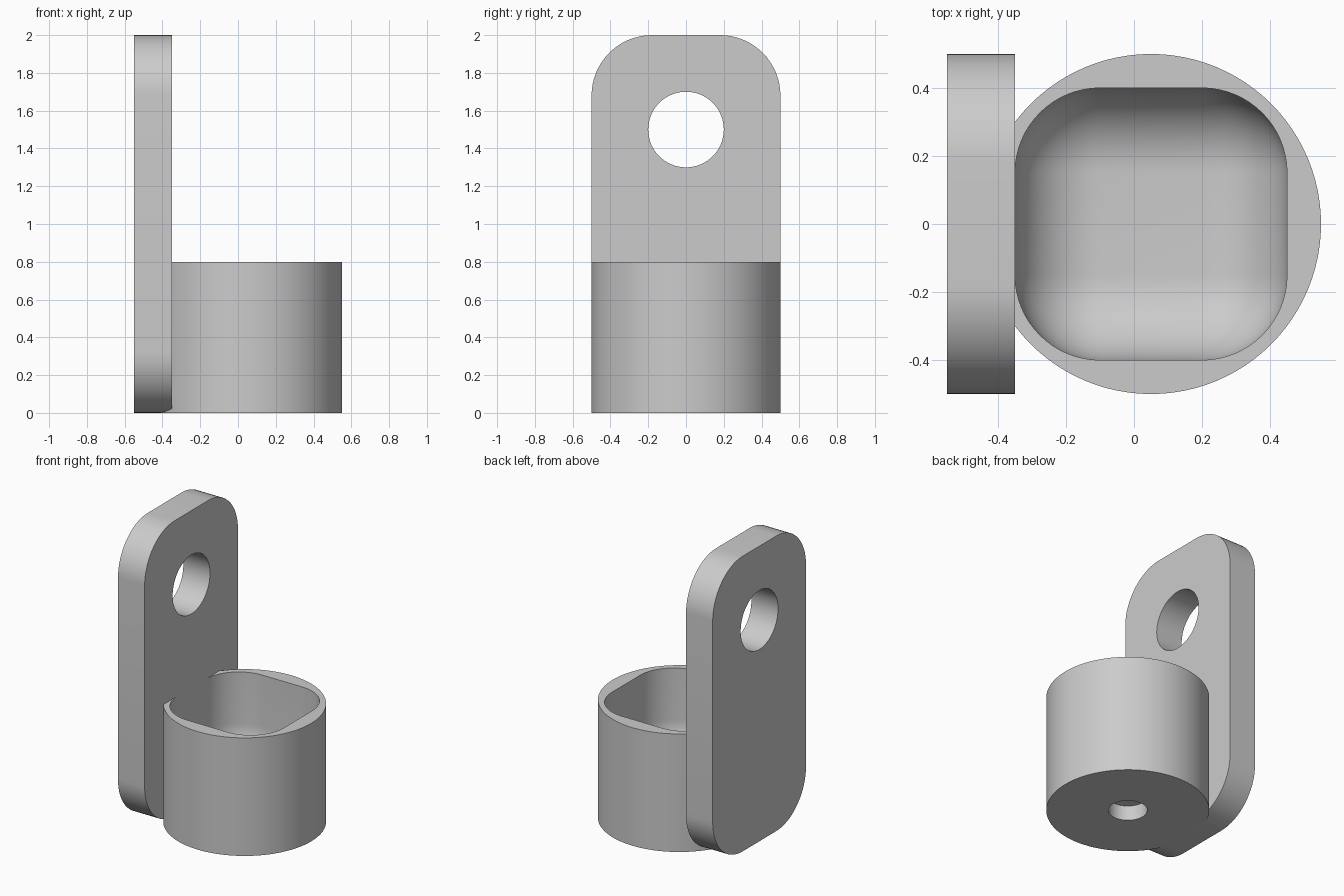
import bpy, bmesh
from mathutils import Matrix

cube = bpy.data.objects.get("Cube")
if cube:
    bpy.data.objects.remove(cube)

grey = bpy.data.materials.new("plain_grey")
grey.use_nodes = True
colour = (0.6, 0.6, 0.6, 1)
grey.diffuse_color = colour
grey.node_tree.nodes["Principled BSDF"].inputs["Base Color"].default_value = colour


def make(name, bm):
    mesh = bpy.data.meshes.new(name)
    bm.to_mesh(mesh)
    bm.free()
    obj = bpy.data.objects.new(name, mesh)
    bpy.context.collection.objects.link(obj)
    mesh.materials.append(grey)
    return obj


def cylinder(name, radius, depth, centre, axis="Z"):
    bm = bmesh.new()
    turn = Matrix.Rotation(1.5707963, 4, "Y") if axis == "X" else Matrix()
    bmesh.ops.create_cone(bm, cap_ends=True, segments=96, radius1=radius, radius2=radius,
                          depth=depth, matrix=Matrix.Translation(centre) @ turn)
    return make(name, bm)


def rounded_box(name, size, centre, radius, along=None):
    """Box with all edges rounded, or only the edges running along one axis."""
    bm = bmesh.new()
    bmesh.ops.create_cube(bm, size=1)
    bmesh.ops.scale(bm, vec=size, verts=bm.verts)
    edges = [e for e in bm.edges if along is None
             or abs(e.verts[0].co[along] - e.verts[1].co[along]) > 0.01]
    bmesh.ops.bevel(bm, geom=edges, offset=radius, segments=16, profile=0.5, affect="EDGES")
    bmesh.ops.translate(bm, vec=centre, verts=bm.verts)
    return make(name, bm)


def cut(target, cutter):
    mod = target.modifiers.new("cut", "BOOLEAN")
    mod.operation = "DIFFERENCE"
    mod.solver = "EXACT"
    mod.object = cutter
    bpy.context.view_layer.objects.active = target
    bpy.ops.object.modifier_apply(modifier=mod.name)
    bpy.data.objects.remove(cutter)


# Upright mounting plate with a round hole
plate = rounded_box("mounting_plate", (0.2, 1, 2), (-0.45, 0, 1), 0.32, along=0)
cut(plate, cylinder("plate_hole", 0.2, 0.5, (-0.45, 0, 1.5), "X"))

# Round cup with a soft square cavity and a shallow socket underneath
cup = cylinder("cup", 0.5, 0.8, (0.05, 0, 0.4))
cut(cup, rounded_box("cavity", (0.8, 0.8, 1.2), (0.05, 0, 0.8), 0.25))
cut(cup, cylinder("base_socket", 0.12, 0.2, (0.05, 0, 0)))

# Smooth curved walls, crisp rims
for obj in (plate, cup):
    bpy.ops.object.select_all(action="DESELECT")
    obj.select_set(True)
    bpy.context.view_layer.objects.active = obj
    bpy.ops.object.shade_smooth_by_angle(angle=0.6)
